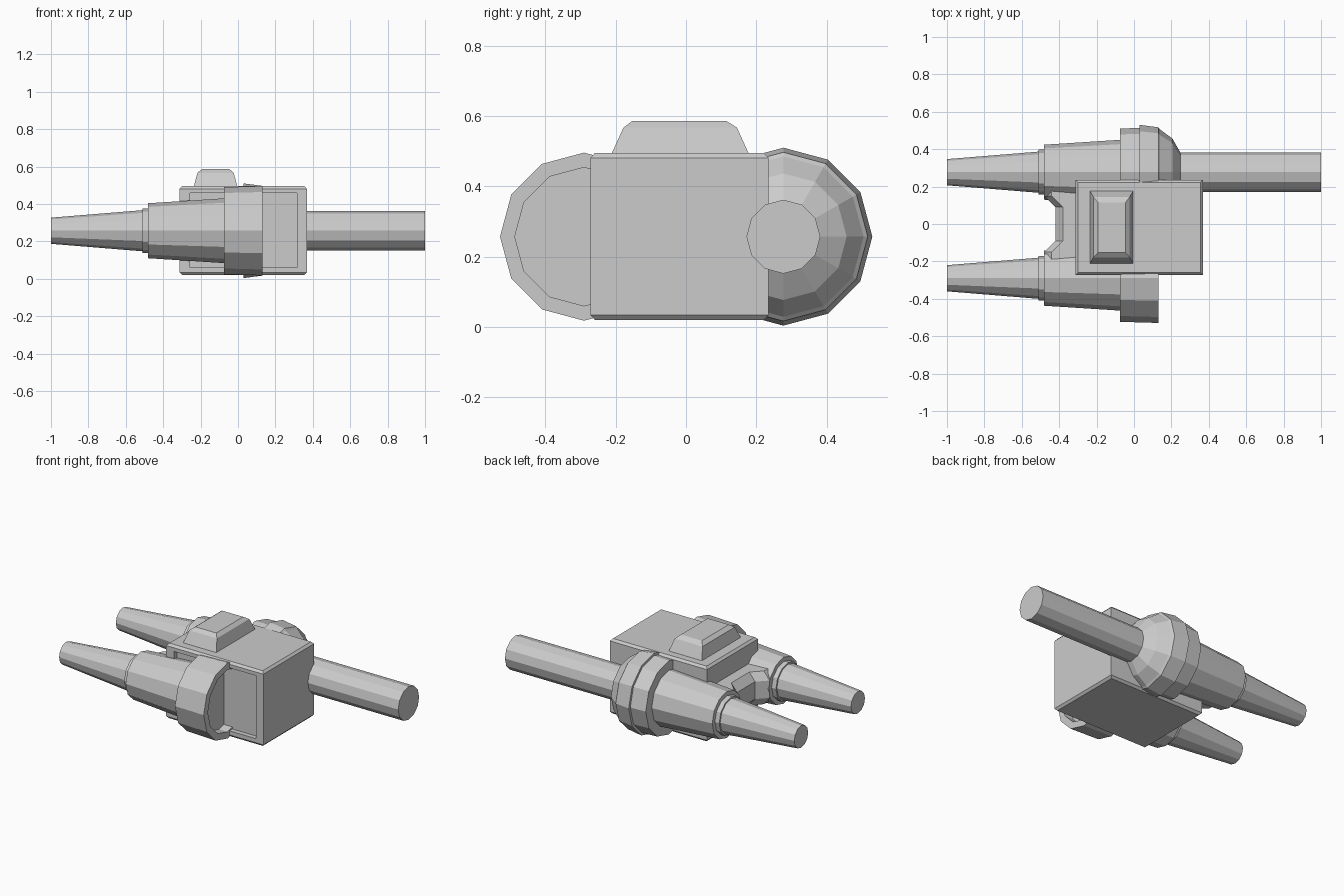
import bpy, bmesh, math

if "Cube" in bpy.data.objects:
    bpy.data.objects.remove(bpy.data.objects["Cube"])

AXIS_Z = 0.257


def finish(name, bm):
    bmesh.ops.recalc_face_normals(bm, faces=bm.faces)
    mesh = bpy.data.meshes.new(name)
    bm.to_mesh(mesh)
    bm.free()
    obj = bpy.data.objects.new(name, mesh)
    bpy.context.collection.objects.link(obj)
    return obj


def loft(bm, rings):
    """Skin equal-length rings of points and cap both ends."""
    vr = [[bm.verts.new(p) for p in ring] for ring in rings]
    for a, b in zip(vr, vr[1:]):
        n = len(a)
        for i in range(n):
            bm.faces.new((a[i], a[(i + 1) % n], b[(i + 1) % n], b[i]))
    bm.faces.new(vr[0])
    bm.faces.new(vr[-1])


def lathe_x(name, y, profile, sides=12):
    bm = bmesh.new()
    angles = [2 * math.pi * i / sides for i in range(sides)]
    loft(bm, [[(x, y + r * math.cos(a), AXIS_Z + r * math.sin(a)) for a in angles]
              for x, r in profile])
    return finish(name, bm)


def rect(x0, x1, y0, y1, z):
    return [(x0, y0, z), (x1, y0, z), (x1, y1, z), (x0, y1, z)]


# Tapered nozzle and sleeve shared by both barrels
nozzle = [(-1, 0.07), (-0.51, 0.11), (-0.51, 0.12), (-0.48, 0.12),
          (-0.48, 0.147), (-0.075, 0.173)]

# Front barrel, with a recessed open collar at its rear
lathe_x("front_barrel", -0.29, nozzle + [
    (-0.075, 0.233), (0.13, 0.239), (0.13, 0.197), (0.07, 0.197)])

# Rear barrel, with a stepped collar, faceted dome and long rod
lathe_x("rear_barrel", 0.277, nozzle + [
    (-0.075, 0.233), (0.03, 0.237), (0.03, 0.253), (0.13, 0.24),
    (0.14, 0.228), (0.205, 0.18), (0.248, 0.105), (1, 0.105)])

# Central housing with chamfered top and bottom
bm = bmesh.new()
X0, X1, Y0, Y1 = -0.312, 0.368, -0.272, 0.235
c = 0.013
loft(bm, [rect(X0 + c, X1 - c, Y0 + c, Y1 - c, 0.02),
          rect(X0, X1, Y0, Y1, 0.034),
          rect(X0, X1, Y0, Y1, 0.481),
          rect(X0 + c, X1 - c, Y0 + c, Y1 - c, 0.495)])
bmesh.ops.recalc_face_normals(bm, faces=bm.faces)
bm.normal_update()
# Sunken panel on the front side
panel = next(f for f in bm.faces if f.normal.y < -0.99)
for depth in (0, 0.03):
    bmesh.ops.inset_individual(bm, faces=[panel], thickness=0.01)
    for v in panel.verts:
        v.co.x = 0.315 if v.co.x > 0.03 else -0.257
        v.co.z = 0.458 if v.co.z > 0.25 else 0.06
        v.co.y = Y0 + depth
finish("housing", bm)

# Tapered block on top of the housing
bm = bmesh.new()
loft(bm, [rect(-0.237, -0.003, -0.213, 0.18, 0.49),
          rect(-0.217, -0.023, -0.178, 0.145, 0.567),
          rect(-0.192, -0.045, -0.153, 0.115, 0.586)])
finish("top_block", bm)

# Web joining the two barrels, flaring toward each sleeve
bm = bmesh.new()
outline = [(-0.25, -0.22), (-0.48, -0.22), (-0.48, -0.15), (-0.42, -0.09),
           (-0.42, 0.09), (-0.48, 0.15), (-0.48, 0.22), (-0.25, 0.22)]


def web_ring(z, shrink):
    return [(x + (shrink if x < -0.4 else 0), y, z) for x, y in outline]


loft(bm, [web_ring(0.15, 0.04), web_ring(0.20, 0), web_ring(0.31, 0), web_ring(0.36, 0.04)])
finish("barrel_web", bm)
